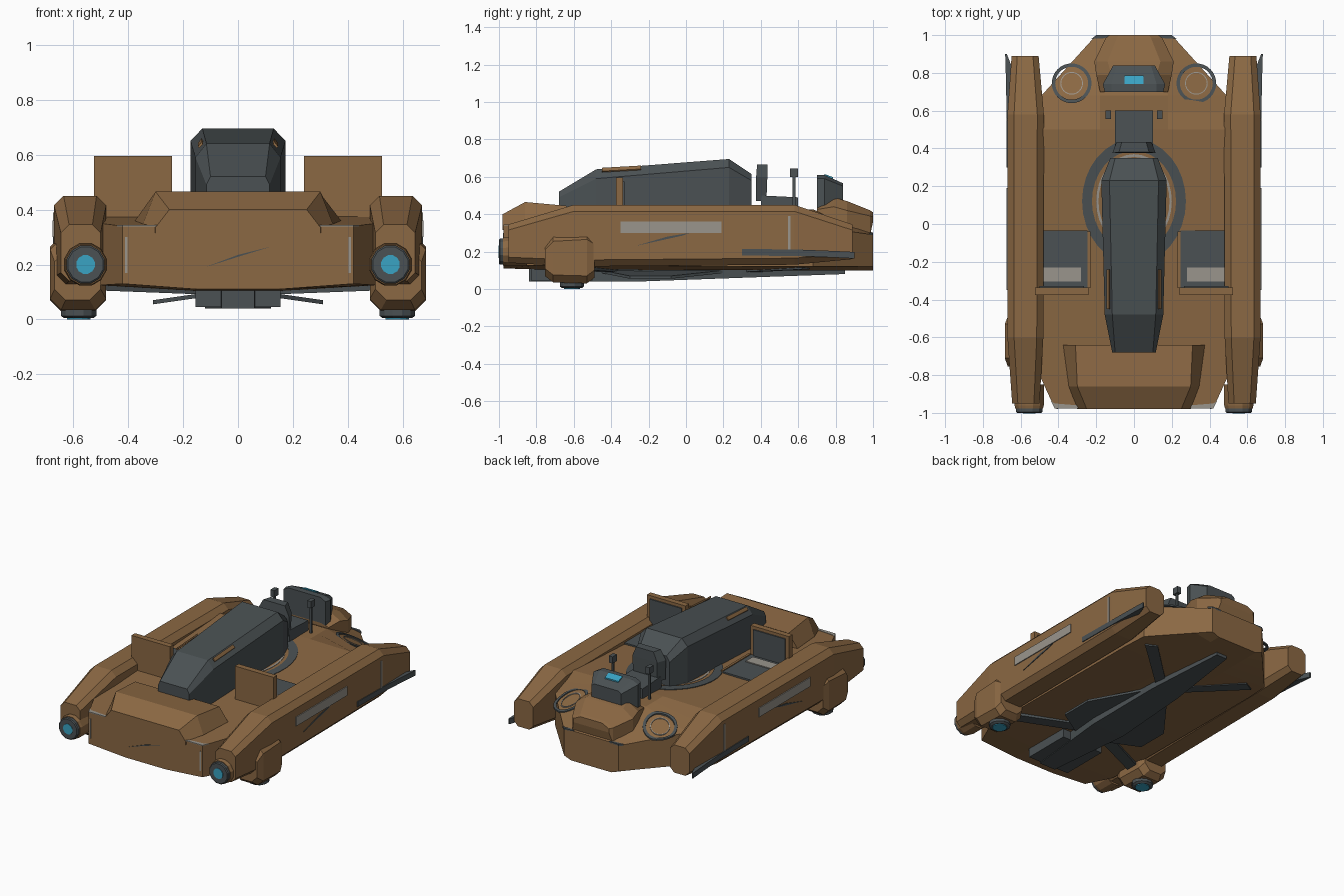
import bpy, bmesh, math
from mathutils import Vector

if "Cube" in bpy.data.objects:
    bpy.data.objects.remove(bpy.data.objects["Cube"])


def material(name, rgb):
    m = bpy.data.materials.new(name)
    m.diffuse_color = (*rgb, 1)
    m.use_nodes = True
    m.node_tree.nodes["Principled BSDF"].inputs["Base Color"].default_value = m.diffuse_color
    return m


BROWN = material("brown paint", (0.258, 0.138, 0.056))
DARK = material("dark grey metal", (0.069, 0.082, 0.087))
LIGHT = material("light worn grey", (0.32, 0.30, 0.265))
CYAN = material("cyan glow", (0.041, 0.367, 0.552))


def build(name, bm, mat, mirror=False):
    bmesh.ops.recalc_face_normals(bm, faces=bm.faces)
    me = bpy.data.meshes.new(name)
    bm.to_mesh(me)
    bm.free()
    me.materials.append(mat)
    ob = bpy.data.objects.new(name, me)
    bpy.context.collection.objects.link(ob)
    if mirror:
        ob.modifiers.new("mirror", 'MIRROR')
    return ob


def loft(name, loops, mat, mirror=False, closed=False):
    """Skin a row of equal point loops, capped unless the row closes on itself."""
    bm = bmesh.new()
    rows = [[bm.verts.new(p) for p in loop] for loop in loops]
    n = len(rows[0])
    pairs = list(zip(rows, rows[1:])) + ([(rows[-1], rows[0])] if closed else [])
    for a, b in pairs:
        for i in range(n):
            bm.faces.new((a[i], a[(i + 1) % n], b[(i + 1) % n], b[i]))
    if not closed:
        bm.faces.new(rows[0])
        bm.faces.new(rows[-1])
    return build(name, bm, mat, mirror)


def box(name, x, y, z, mat, mirror=False):
    return loft(name, [[(x[0], y[0], h), (x[1], y[0], h), (x[1], y[1], h), (x[0], y[1], h)]
                       for h in z], mat, mirror)


def prism(name, pts, x0, x1, mat, mirror=False):
    """Side profile of (y, z) points pulled from x0 to x1."""
    return loft(name, [[(x, y, z) for y, z in pts] for x in (x0, x1)], mat, mirror)


def oct_ring(x0, x1, z0, z1, c, y):
    return [(x0 + c, y, z0), (x1 - c, y, z0), (x1, y, z0 + c), (x1, y, z1 - c),
            (x1 - c, y, z1), (x0 + c, y, z1), (x0, y, z1 - c), (x0, y, z0 + c)]


def cyl(name, centre, axis, steps, mat, mirror=True, n=12):
    """Turned part: steps are (distance along axis, radius)."""
    q = Vector((0, 0, 1)).rotation_difference(Vector(axis))
    loops = [[Vector(centre) + q @ Vector((r * math.cos(2 * math.pi * (i + .5) / n),
                                           r * math.sin(2 * math.pi * (i + .5) / n), d))
              for i in range(n)] for d, r in steps]
    return loft(name, loops, mat, mirror)


def half(points, y):
    """Symmetric cross-section from its right half, listed from bottom to top."""
    return [(x, y, z) for x, z in points] + [(-x, y, z) for x, z in reversed(points)]


# Hull stations: y, half width, edge height, flat half width, flat height, belly height
HULL = [(-.975, .42, .34, .18, .34, .11), (-.8, .5, .35, .18, .35, .105),
        (.5, .5, .42, .18, .425, .1), (.68, .49, .335, .18, .425, .1),
        (1, .2, .29, .12, .30, .1)]


def station(y):
    for a, b in zip(HULL, HULL[1:]):
        if y <= b[0]:
            f = (y - a[0]) / (b[0] - a[0])
            return [p + (q - p) * f for p, q in zip(a, b)]
    return HULL[-1]


def deck_z(x, y):
    _, w, e, t, c, _ = station(y)
    f = min(max((abs(x) - t) / (w - t), 0), 1)
    return c + (e - c) * f


def deck_ring(name, cx, cy, rx, ry, k, mat, mirror=False, n=32, h=0.006):
    loops = []
    for i in range(n):
        a = 2 * math.pi * i / n
        loop = []
        for f, dz in ((1, -.003), (1, h), (k, h), (k, -.003)):
            x, y = cx + rx * f * math.cos(a), cy + ry * f * math.sin(a)
            loop.append((x, y, deck_z(x, y) + dz))
        loops.append(loop)
    return loft(name, loops, mat, mirror, closed=True)


# Main hull with sloping rear shoulders, front hood and rear hump
loft("hull", [half([(.15, b), (w, b + .02), (w, e), (t, c)], y) for y, w, e, t, c, b in
              map(station, (-.975, -.8, .5, .59, .68, .76, .84, .92, 1))], BROWN)
loft("front_hood", [half([(w, b - .02), (w, b), (t, z)], y) for y, w, b, t, z in
                    [(-.98, .30, .335, .25, .40), (-.86, .345, .35, .30, .465),
                     (-.64, .375, .36, .31, .445)]], BROWN)
loft("rear_hump", [half([(w, a), (w, b), (t, z)], y) for y, w, a, b, t, z in
                   [(.70, .18, .36, .425, .12, .44), (.79, .2, .34, .44, .12, .49),
                    (.86, .21, .33, .42, .14, .47), (.985, .15, .29, .39, .09, .42),
                    (1, .13, .36, .385, .08, .41)]], BROWN)

# Side pods
loft("side_pod", [oct_ring(a, b, c, d, k, y) for y, a, b, c, d, k in
                  [(-.95, .50, .645, .14, .345, .03), (-.6, .48, .67, .12, .45, .035),
                   (.58, .477, .67, .13, .45, .035), (.89, .505, .648, .16, .345, .03)]], BROWN, True)
prism("pod_light_strip", [(-.35, .3), (.19, .3), (.19, .36), (-.35, .36)], .667, .676, LIGHT, True)
prism("pod_seam", [(.545, .2), (.56, .2), (.56, .39), (.545, .39)], .667, .674, LIGHT, True)
prism("pod_scratch", [(-.27, .23), (-.02, .285), (.02, .3), (-.1, .28)], .667, .674, DARK, True)
loft("pod_fin", [[(i, y, z), (x, y, z), (x, y, z + .035), (i, y, z + .035)]
                 for y, i, x, z in [(.3, .65, .675, .18), (.62, .65, .675, .175),
                                    (.8, .635, .679, .168), (.9, .673, .682, .163)]], DARK, True)

# Forward thrusters
cyl("thruster_body", (.555, -.85, .2), (0, -1, 0), [(0, .08), (.11, .08), (.128, .076)], BROWN)
cyl("thruster_rim", (.555, -.96, .2), (0, -1, 0), [(0, .072), (.035, .072), (.04, .066)], DARK)
cyl("thruster_glow", (.555, -.99, .2), (0, -1, 0), [(0, .035), (.013, .035)], CYAN)

# Lift engines under the pods
loft("lift_engine", [oct_ring(*v, .04, y) for y, v in
                     [(-.755, (.50, .668, .07, .25)), (-.71, (.48, .684, .035, .295)),
                      (-.53, (.48, .684, .03, .305)), (-.49, (.50, .668, .06, .28))]], BROWN, True)
cyl("lift_nozzle", (.58, -.61, .05), (0, 0, -1), [(0, .067), (.037, .067), (.045, .055)], DARK)
cyl("lift_glow", (.58, -.61, .01), (0, 0, -1), [(0, .045), (.01, .045)], CYAN)

# Central spine housing
loft("spine", [half([(w, .36), (w, s), (t, z)], y) for y, w, s, t, z in
               [(-.68, .115, .49, .10, .52), (-.48, .155, .59, .115, .64),
                (.23, .173, .65, .13, .695), (.35, .125, .58, .10, .615)]], DARK)
loft("spine_trim", [[(.128, y, z - .01), (.142, y, z - .024), (.146, y, z - .018), (.132, y, z)]
                    for y, z in ((-.45, .648), (-.24, .66))], BROWN, True)

# Deck rings and sloping rear hatches
deck_ring("deck_ring", 0, .12, .275, .33, .81, DARK, h=.004)
deck_ring("inner_deck_ring", 0, .12, .2, .25, .94, LIGHT, h=.003)
deck_ring("rear_hatch_ring", .33, .745, .105, .105, .83, DARK, True, 32, .007)
deck_ring("rear_hatch_inner_ring", .33, .745, .06, .06, .92, LIGHT, True, 24, .005)

# Passenger seats
box("seat_cushion", (.245, .48), (-.34, -.035), (.36, .402), DARK, True)
box("seat_strip", (.28, .48), (-.305, -.23), (.39, .408), LIGHT, True)
box("seat_side_rail", (.23, .245), (-.34, -.04), (.36, .408), BROWN, True)
box("seat_back", (.24, .525), (-.375, -.337), (.36, .595), BROWN, True)
box("seat_back_pad", (.265, .5), (-.34, -.329), (.40, .575), DARK, True)

# Pilot seat, levers and console
prism("pilot_seat_base", [(.40, .41), (.6, .41), (.6, .49), (.40, .5)], -.1, .1, DARK)
loft("pilot_seat_back", [[(-w, a, z), (w, a, z), (w * .8, b, z), (-w * .8, b, z)] for w, a, b, z in
                         [(.11, .375, .43, .47), (.115, .375, .435, .60), (.08, .38, .435, .665)]], DARK)
box("lever_post", (.13, .142), (.57, .585), (.41, .61), DARK, True)
box("lever_head", (.122, .15), (.555, .6), (.60, .645), DARK, True)
loft("console", [half([(w, .43), (w, s), (t, z)], y) for y, w, s, t, z in
                 [(.70, .155, .59, .12, .61), (.74, .165, .59, .12, .61),
                  (.84, .11, .55, .09, .565)]], DARK)
loft("console_screen", [[(x, .74, .605), (x, .785, .588), (x, .785, .598), (x, .74, .615)]
                        for x in (-.05, .05)], CYAN)

# Underside keel, wings and struts
loft("keel", [half([(w, z), (w, .115)], y) for y, w, z in
              [(-.84, .06, .04), (-.25, .12, .04), (.3, .1, .06), (.85, .04, .08)]], DARK)
box("keel_front_block", (.06, .155), (-.83, -.5), (.045, .12), DARK, True)
loft("keel_wing", [[(.1, -.45, z + .03), (.31, -.30, z), (.31, -.08, z), (.1, .2, z + .03)]
                   for z in (.055, .07)], DARK, True)
loft("rear_strut", [[(.05, .28, z), (.05, .37, z), (.36, .66, z + .015), (.43, .62, z + .015)]
                    for z in (.09, .12)], DARK, True)
loft("front_strut", [[(.1, -.45, z), (.1, -.36, z), (.49, -.56, z + .015), (.49, -.64, z + .015)]
                     for z in (.09, .12)], DARK, True)

# Worn corners, seams and scratches
loft("front_corner_trim", [[(.29, -.977, z), (.42, -.977, z), (.44, -.935, z), (.42, -.95, z), (.3, -.96, z)]
                           for z in (.339, .344)], LIGHT, True)
box("front_seam", (.403, .411), (-.979, -.97), (.17, .3), LIGHT, True)
loft("front_scratch", [[(-.12, y, .19), (0, y, .228), (.12, y, .265), (.0, y, .235)]
                       for y in (-.979, -.97)], DARK)
loft("rear_corner_trim", [[(.13, 1.0, z), (.2, 1.0, z), (.225, .98, z), (.13, .985, z)]
                          for z in (.29, .302)], DARK, True)
